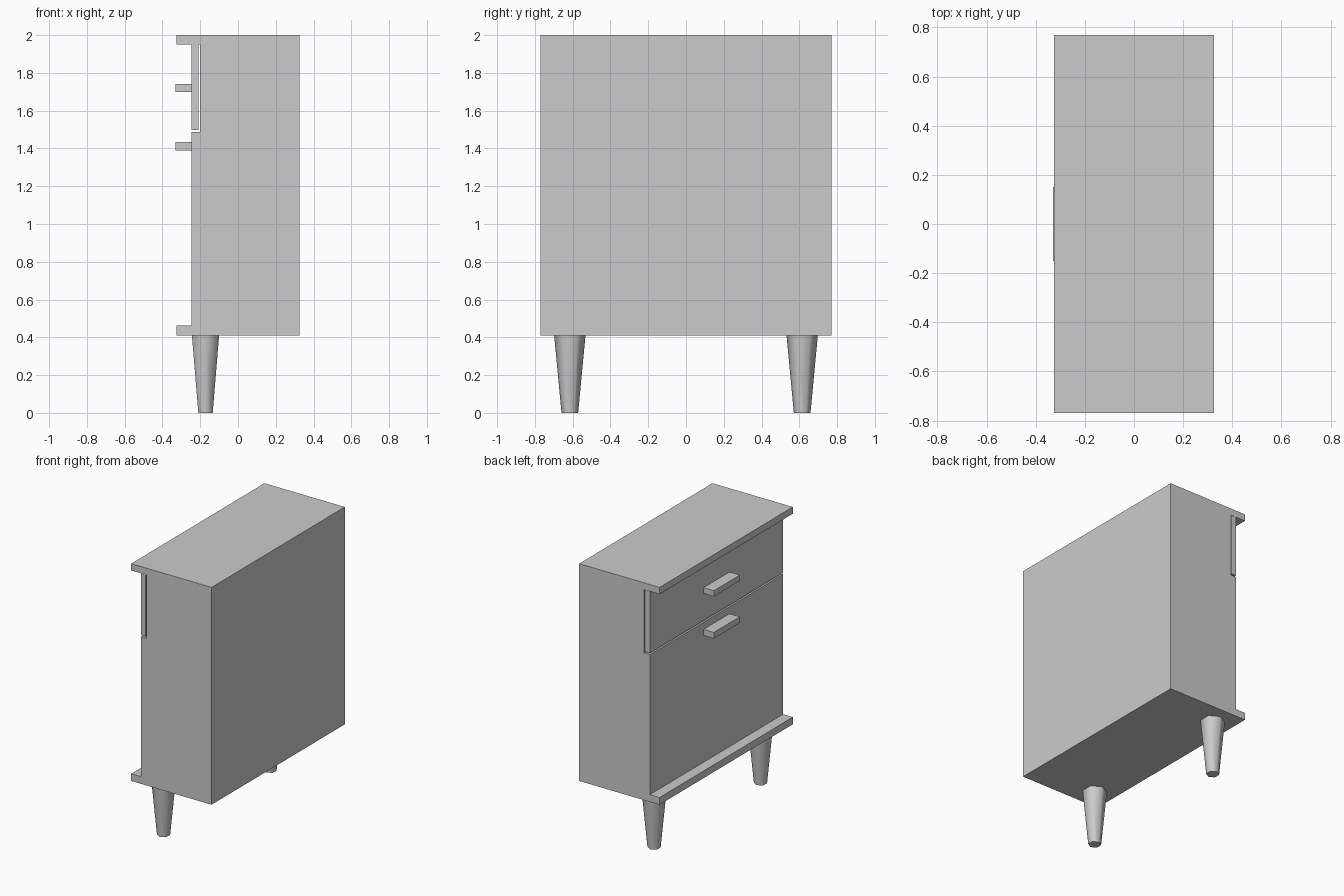
import bpy
import bmesh
from math import radians

cube = bpy.data.objects.get("Cube")
if cube:
    bpy.data.objects.remove(cube)

grey = bpy.data.materials.new("plain_grey")
grey.use_nodes = True
grey.diffuse_color = (0.6, 0.6, 0.6, 1)
grey.node_tree.nodes["Principled BSDF"].inputs["Base Color"].default_value = (0.6, 0.6, 0.6, 1)

HALF_WIDTH = 0.77
FRONT = -0.247


def add_object(name, bm):
    bmesh.ops.recalc_face_normals(bm, faces=bm.faces)
    mesh = bpy.data.meshes.new(name)
    bm.to_mesh(mesh)
    bm.free()
    mesh.materials.append(grey)
    obj = bpy.data.objects.new(name, mesh)
    bpy.context.collection.objects.link(obj)
    return obj


def extrude_profile(name, points, half):
    """Extrude an x-z outline along y."""
    bm = bmesh.new()
    face = bm.faces.new([bm.verts.new((x, -half, z)) for x, z in points])
    result = bmesh.ops.extrude_face_region(bm, geom=[face])
    verts = [v for v in result["geom"] if isinstance(v, bmesh.types.BMVert)]
    bmesh.ops.translate(bm, verts=verts, vec=(0, 2 * half, 0))
    return add_object(name, bm)


def box(name, x0, x1, z0, z1, half):
    return extrude_profile(name, [(x0, z0), (x1, z0), (x1, z1), (x0, z1)], half)


# Cabinet body with overhanging top and base, recessed behind the drawer
extrude_profile("cabinet_body", [
    (-0.325, 0.41), (0.325, 0.41), (0.325, 2.0), (-0.325, 2.0),
    (-0.325, 1.95), (-0.201, 1.95), (-0.201, 1.487), (FRONT, 1.487),
    (FRONT, 0.463), (-0.325, 0.463)], HALF_WIDTH)

# Drawer front, separated from the body by a thin gap
box("drawer_front", FRONT, -0.209, 1.498, 1.949, HALF_WIDTH)

# Handles
box("drawer_handle", -0.33, FRONT, 1.698, 1.74, 0.15)
box("door_handle", -0.33, FRONT, 1.39, 1.435, 0.15)

# Tapered six-sided legs under the front edge
for side, y in (("left", 0.615), ("right", -0.615)):
    bpy.ops.mesh.primitive_cone_add(vertices=6, radius1=0.044, radius2=0.083,
                                    depth=0.41, location=(-0.172, y, 0.205))
    leg = bpy.context.object
    leg.name = side + "_leg"
    leg.data.materials.append(grey)
    bpy.ops.object.shade_smooth_by_angle(angle=radians(65))
